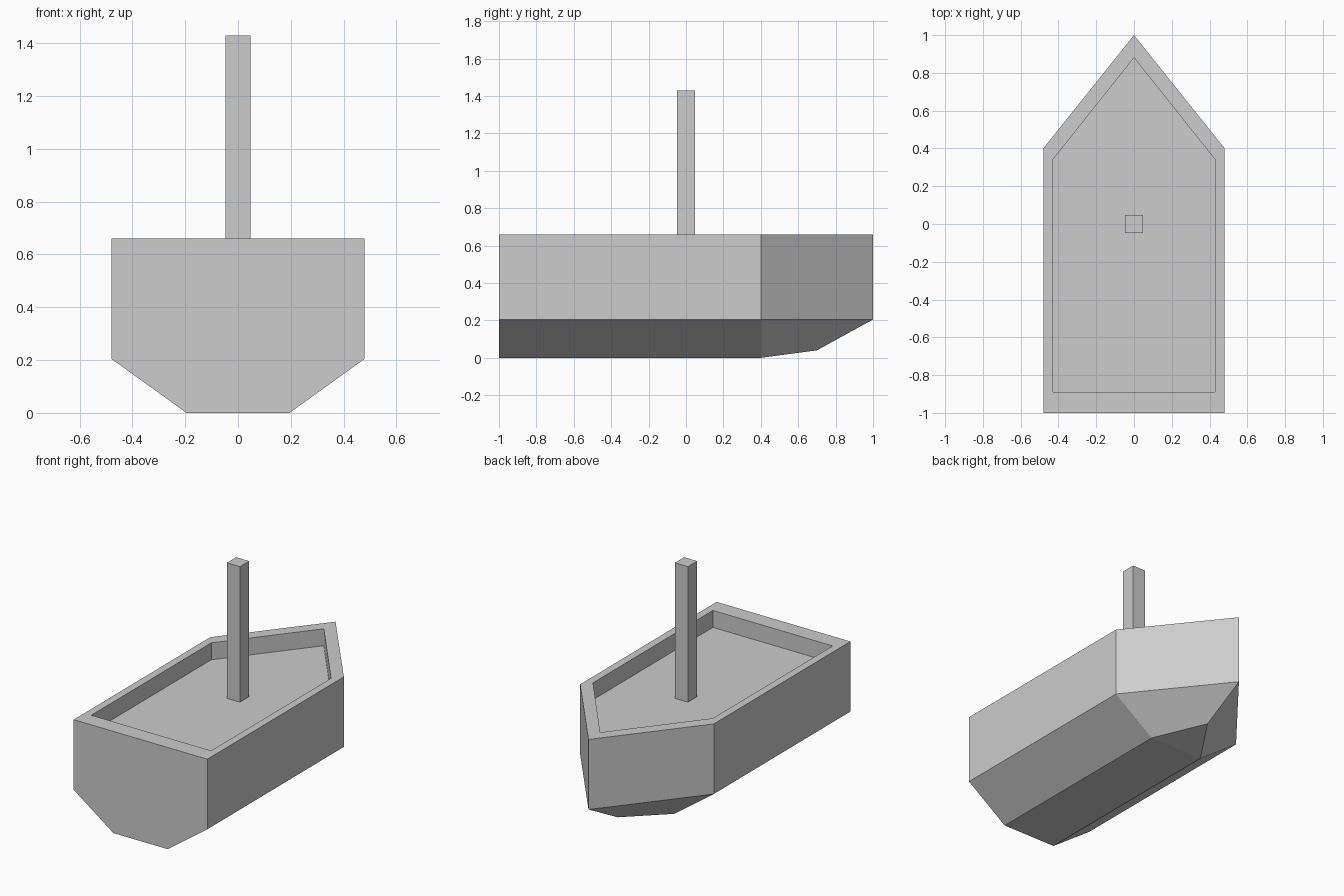
import bpy
import bmesh

cube = bpy.data.objects.get("Cube")
if cube:
    bpy.data.objects.remove(cube, do_unlink=True)

GREY = (0.604, 0.604, 0.604, 1.0)
grey = bpy.data.materials.new("plain grey")
grey.use_nodes = True
grey.diffuse_color = GREY
grey.node_tree.nodes["Principled BSDF"].inputs["Base Color"].default_value = GREY


def add_object(name, bm):
    bmesh.ops.recalc_face_normals(bm, faces=bm.faces)
    mesh = bpy.data.meshes.new(name)
    bm.to_mesh(mesh)
    bm.free()
    mesh.materials.append(grey)
    obj = bpy.data.objects.new(name, mesh)
    bpy.context.collection.objects.link(obj)
    return obj


def boat_ring(bm, half_width, stern, shoulder, bow, z, bow_z=None):
    """Five-sided boat outline, from the stern corner round the bow."""
    tip_z = z if bow_z is None else bow_z
    points = [(half_width, stern, z), (half_width, shoulder, z), (0, bow, tip_z),
              (-half_width, shoulder, z), (-half_width, stern, z)]
    return [bm.verts.new(p) for p in points]


# Hull: keel, chine, outer rim, inner rim and deck outlines
bm = bmesh.new()
keel = boat_ring(bm, 0.195, -1, 0.4, 0.7, 0, 0.04)
chine = boat_ring(bm, 0.48, -1, 0.4, 1, 0.205)
rim = boat_ring(bm, 0.48, -1, 0.4, 1, 0.66)
inner_rim = boat_ring(bm, 0.43, -0.89, 0.34, 0.88, 0.66)
deck = boat_ring(bm, 0.43, -0.89, 0.34, 0.88, 0.55)

# Side panels, leaving the stern for one flat transom
for lower, upper in ((keel, chine), (chine, rim)):
    for i in range(4):
        bm.faces.new((lower[i], lower[i + 1], upper[i + 1], upper[i]))
bm.faces.new((keel[4], keel[0], chine[0], rim[0], rim[4], chine[4]))

# Gunwale and inner walls
for lower, upper in ((rim, inner_rim), (inner_rim, deck)):
    for i in range(5):
        j = (i + 1) % 5
        bm.faces.new((lower[i], lower[j], upper[j], upper[i]))

# Deck and bottom, the bottom rising towards the bow
bm.faces.new(deck)
bm.faces.new((keel[0], keel[1], keel[3], keel[4]))
bm.faces.new(keel[1:4])
add_object("hull", bm)

# Mast
bm = bmesh.new()
bmesh.ops.create_cube(bm, size=1)
bmesh.ops.scale(bm, vec=(0.094, 0.094, 0.88), verts=bm.verts)
bmesh.ops.translate(bm, vec=(0, 0, 0.99), verts=bm.verts)
add_object("mast", bm)
